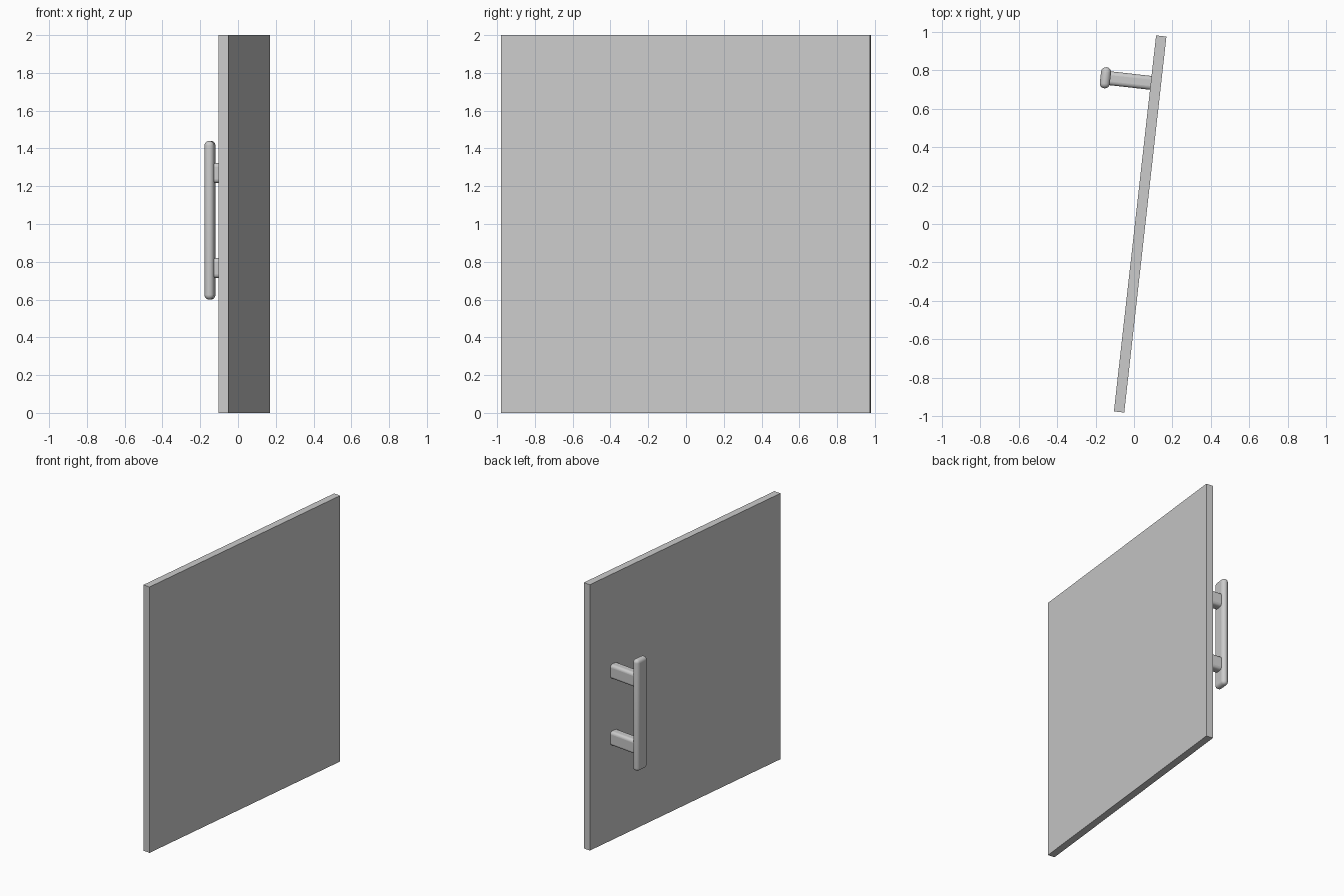
import bpy, math
from mathutils import Matrix

if "Cube" in bpy.data.objects:
    bpy.data.objects.remove(bpy.data.objects["Cube"])

# The whole door is swung slightly open about z
SWING = Matrix.Translation((0.032, 0, 0)) @ Matrix.Rotation(math.radians(-6.4), 4, 'Z')


def rounded_box(name, centre, size, radius=0, segments=6):
    bpy.ops.mesh.primitive_cube_add(size=1)
    ob = bpy.context.object
    ob.name = name
    ob.data.transform(Matrix.Diagonal((*size, 1)))
    ob.matrix_world = SWING @ Matrix.Translation(centre)
    if radius:
        m = ob.modifiers.new("round", 'BEVEL')
        m.width = radius
        m.segments = segments
        bpy.ops.object.shade_smooth_by_angle(angle=math.radians(40))
    return ob


# Door panel
rounded_box("door_panel", (0, 0, 1), (0.054, 1.966, 2.0))

# Handle bar with fully rounded edges
rounded_box("handle_bar", (-0.264, 0.735, 1.02), (0.052, 0.11, 0.84), 0.0255)

# Two posts joining the bar to the panel
for side, z in (("upper", 1.27), ("lower", 0.767)):
    rounded_box(side + "_handle_post", (-0.13, 0.735, z), (0.25, 0.072, 0.106), 0.02, 4)
